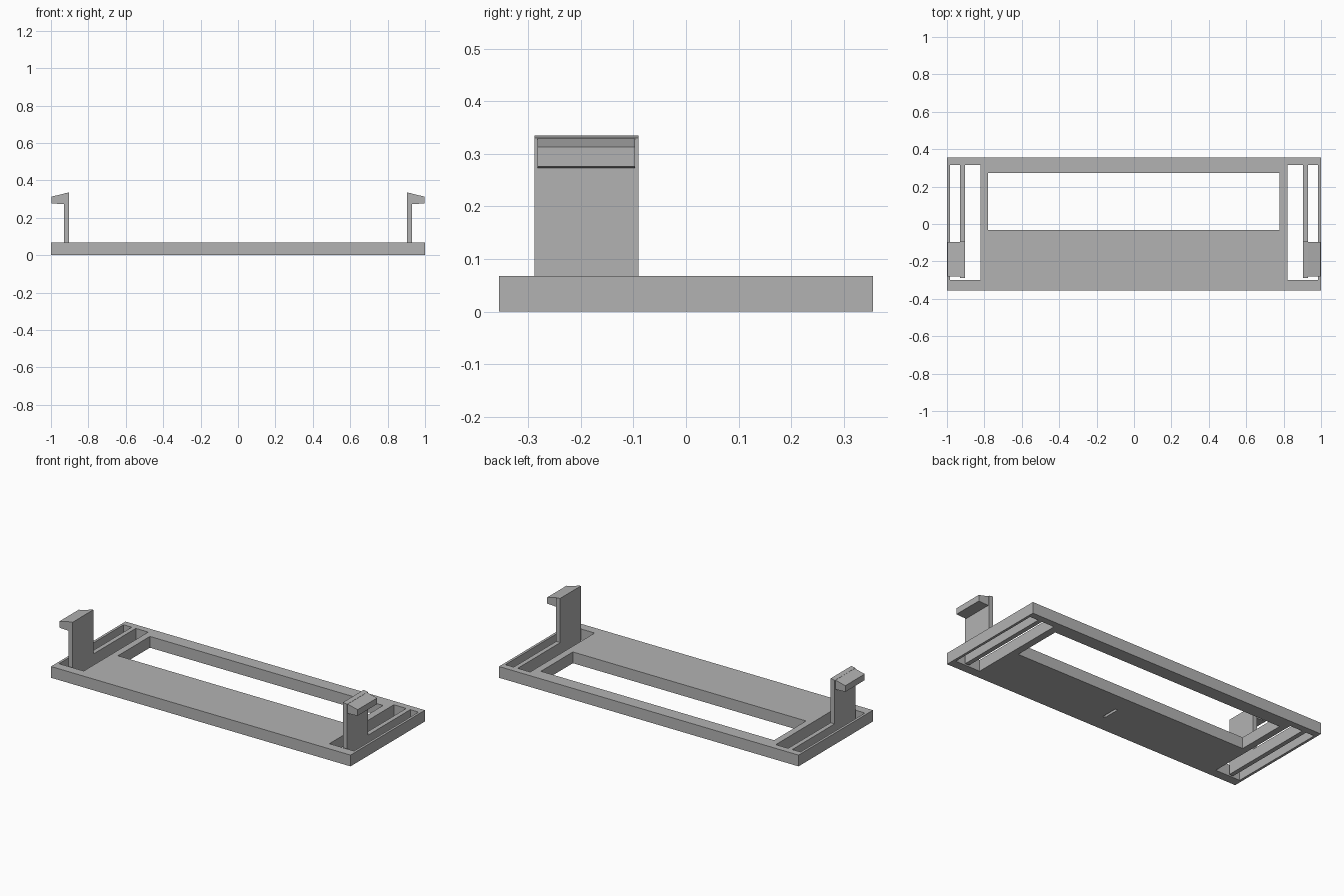
import bpy, bmesh

if "Cube" in bpy.data.objects:
    bpy.data.objects.remove(bpy.data.objects["Cube"])

grey = bpy.data.materials.new("plain grey")
grey.diffuse_color = (0.45, 0.45, 0.45, 1)
grey.use_nodes = True
grey.node_tree.nodes["Principled BSDF"].inputs["Base Color"].default_value = grey.diffuse_color


def finish(name, bm):
    bmesh.ops.recalc_face_normals(bm, faces=bm.faces)
    mesh = bpy.data.meshes.new(name)
    bm.to_mesh(mesh)
    bm.free()
    mesh.materials.append(grey)
    obj = bpy.data.objects.new(name, mesh)
    bpy.context.collection.objects.link(obj)
    return obj


def extrude_profile(name, pts, axis, lo, hi):
    """Extrude a 2D outline along y (xz outline) or z (xy outline)."""
    bm = bmesh.new()
    place = (lambda a, b, t: (a, t, b)) if axis == "y" else (lambda a, b, t: (a, b, t))
    face = bm.faces.new([bm.verts.new(place(a, b, lo)) for a, b in pts])
    moved = bmesh.ops.extrude_face_region(bm, geom=[face])["geom"]
    shift = (0, hi - lo, 0) if axis == "y" else (0, 0, hi - lo)
    bmesh.ops.translate(bm, vec=shift, verts=[v for v in moved if isinstance(v, bmesh.types.BMVert)])
    return finish(name, bm)


def rect(x0, x1, y0, y1):
    return [(x0, y0), (x1, y0), (x1, y1), (x0, y1)]


TOP = 0.068
base = extrude_profile("base_plate", rect(-1, 1, -0.355, 0.355), "z", 0, TOP)

# openings: large window, underside slit, U-shaped slots leaving a spring beam
cutters = [
    extrude_profile("window_cutter", rect(-0.78, 0.777, -0.031, 0.274), "z", -0.1, 0.2),
    extrude_profile("slit_cutter", rect(-0.008, 0.008, -0.25, -0.145), "z", -0.1, 0.02),
]
for s, side in ((-1, "left"), (1, "right")):
    u_slot = [(0.82, -0.30), (0.985, -0.30), (0.985, 0.315), (0.93, 0.315),
              (0.93, -0.288), (0.903, -0.288), (0.903, 0.315), (0.82, 0.315)]
    cutters.append(extrude_profile(side + "_slot_cutter", [(s * x, y) for x, y in u_slot],
                                   "z", -0.1, 0.2))

    # upright clip arm standing on the beam's free end
    extrude_profile(side + "_clip_arm",
                    [(s * x, z) for x, z in ((0.903, TOP), (0.93, TOP), (0.93, 0.33), (0.903, 0.335))],
                    "y", -0.288, -0.09)
    # outward hook with a sloped top
    extrude_profile(side + "_clip_hook",
                    [(s * x, z) for x, z in ((0.93, 0.273), (0.996, 0.276), (0.996, 0.313), (0.93, 0.329))],
                    "y", -0.282, -0.097)

for cutter in cutters:
    mod = base.modifiers.new(cutter.name, "BOOLEAN")
    mod.operation = "DIFFERENCE"
    mod.solver = "EXACT"
    mod.object = cutter
    cutter.hide_render = True
    cutter.hide_viewport = True
